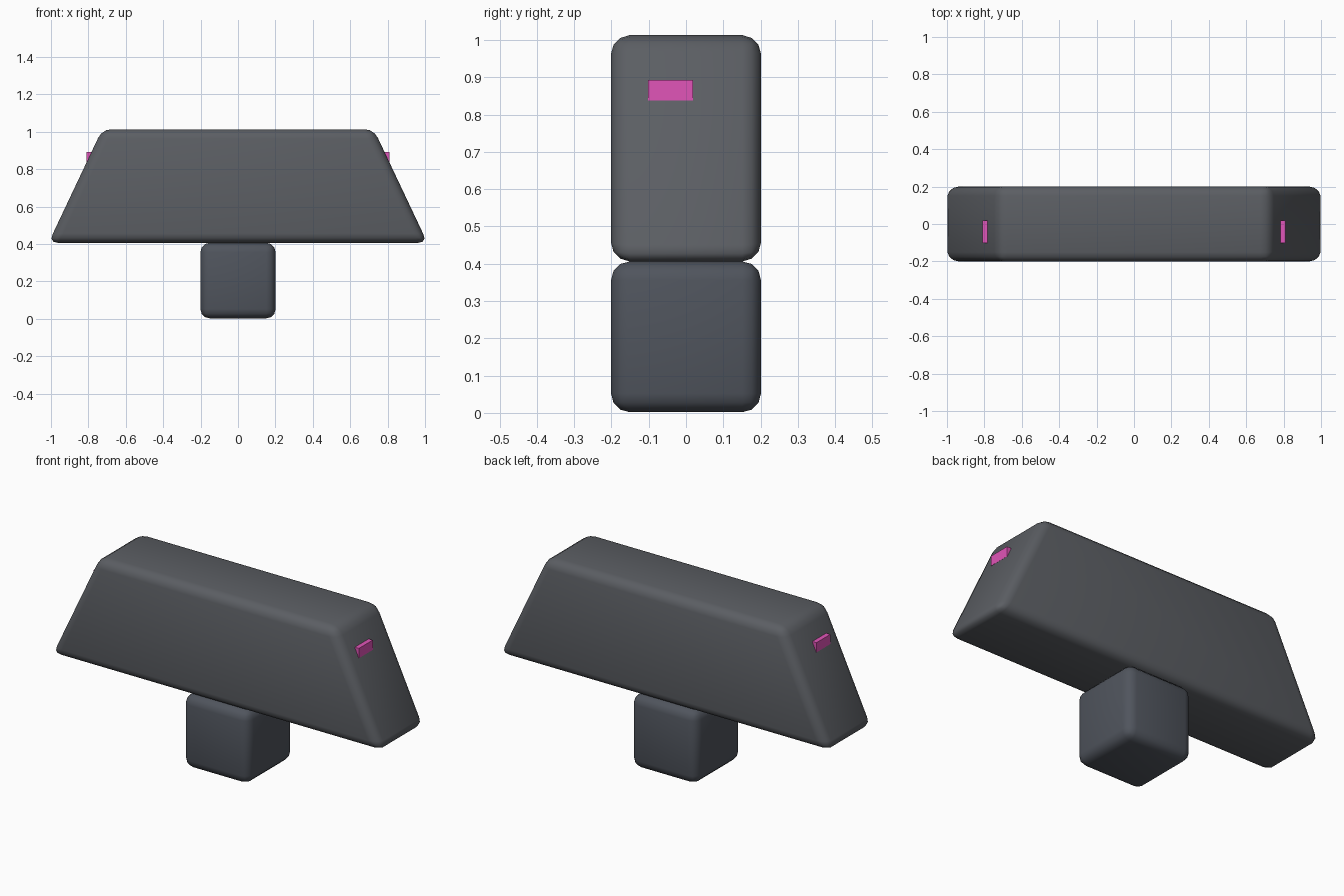
import bpy
import bmesh

if "Cube" in bpy.data.objects:
    bpy.data.objects.remove(bpy.data.objects["Cube"])


def material(name, rgb):
    m = bpy.data.materials.new(name)
    m.diffuse_color = (*rgb, 1)
    m.use_nodes = True
    m.node_tree.nodes["Principled BSDF"].inputs["Base Color"].default_value = m.diffuse_color
    return m


def block(name, half_bottom, half_top, y0, y1, z0, z1, mat, bevel=0.0):
    """Box with tapered ends, optionally with rounded edges."""
    profile = [(-half_bottom, z0), (half_bottom, z0), (half_top, z1), (-half_top, z1)]
    bm = bmesh.new()
    face = bm.faces.new([bm.verts.new((x, y0, z)) for x, z in profile])
    ext = bmesh.ops.extrude_face_region(bm, geom=[face])["geom"]
    verts = [g for g in ext if isinstance(g, bmesh.types.BMVert)]
    bmesh.ops.translate(bm, verts=verts, vec=(0, y1 - y0, 0))
    bmesh.ops.recalc_face_normals(bm, faces=bm.faces)
    me = bpy.data.meshes.new(name)
    bm.to_mesh(me)
    bm.free()
    ob = bpy.data.objects.new(name, me)
    bpy.context.collection.objects.link(ob)
    me.materials.append(mat)
    if bevel:
        mod = ob.modifiers.new("Rounded edges", "BEVEL")
        mod.width = bevel
        mod.segments = 3
        mod.limit_method = "NONE"
        for p in me.polygons:
            p.use_smooth = True
    return ob


dark = material("dark_grey", (0.105, 0.112, 0.125))
blue_grey = material("blue_grey", (0.08, 0.09, 0.11))
pink = material("pink", (0.75, 0.09, 0.48))

# Tapered housing and the mounting block below it
block("housing", 1.013, 0.726, -0.201, 0.201, 0.406, 1.013, dark, 0.05)
block("mount", 0.201, 0.201, -0.201, 0.201, 0.002, 0.406, blue_grey, 0.05)

# Small pink lights poking out of both sloping ends
for side, label in ((-1, "left"), (1, "right")):
    light = block("light_" + label, 0.0125, 0.0125, -0.102, 0.019, 0.838, 0.892, pink)
    light.location.x = side * 0.797
